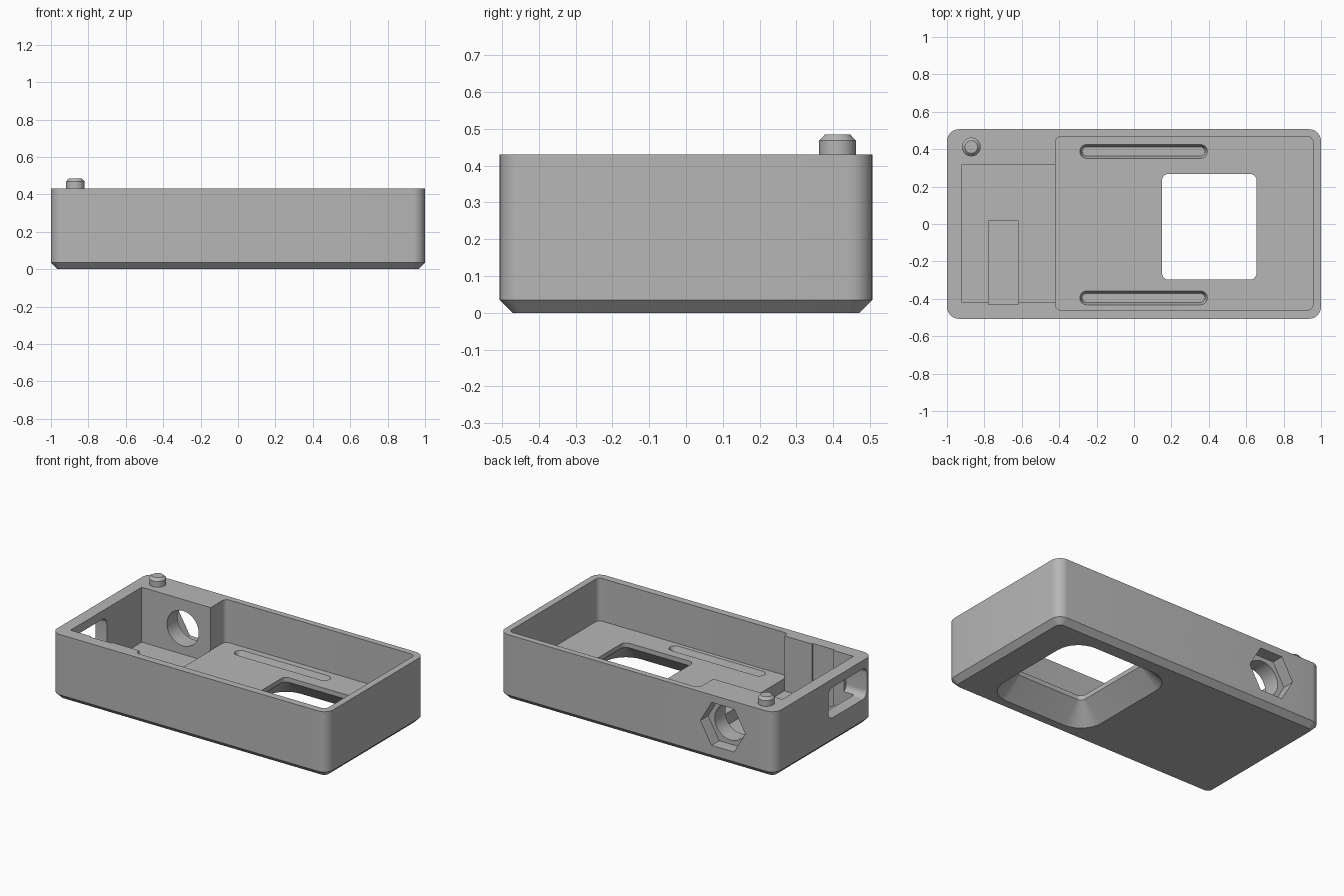
import bpy, bmesh, math
from mathutils import Matrix, Vector

cube = bpy.data.objects.get("Cube")
if cube:
    bpy.data.objects.remove(cube)

grey = bpy.data.materials.new("plain_grey")
grey.use_nodes = True
colour = (0.47, 0.47, 0.47, 1)
grey.diffuse_color = colour
grey.node_tree.nodes["Principled BSDF"].inputs["Base Color"].default_value = colour

UPRIGHT = Matrix.Identity(3)
ALONG_X = Matrix(((0, 0, 1), (1, 0, 0), (0, 1, 0)))   # local x,y,z -> y,z,x
ALONG_Y = Matrix(((1, 0, 0), (0, 0, 1), (0, 1, 0)))   # local x,y,z -> x,z,y


def ring_rect(x0, x1, y0, y1, r, steps=8):
    """Rounded rectangle outline; grow offsets it outwards."""
    def outline(grow):
        if r + grow <= 0.001:
            return [(x1 + grow, y1 + grow), (x0 - grow, y1 + grow),
                    (x0 - grow, y0 - grow), (x1 + grow, y0 - grow)]
        pts = []
        corners = [(x1 - r, y1 - r), (x0 + r, y1 - r), (x0 + r, y0 + r), (x1 - r, y0 + r)]
        for q, (cx, cy) in enumerate(corners):
            for i in range(steps + 1):
                a = (q + i / steps) * math.pi / 2
                pts.append((cx + (r + grow) * math.cos(a), cy + (r + grow) * math.sin(a)))
        return pts
    return outline


def ring_poly(cx, cy, r, sides):
    """Regular polygon outline with a vertex on local x."""
    def outline(grow):
        return [(cx + (r + grow) * math.cos(2 * math.pi * i / sides),
                 cy + (r + grow) * math.sin(2 * math.pi * i / sides)) for i in range(sides)]
    return outline


def loft(name, outline, levels, turn=UPRIGHT):
    """Solid through offset copies of an outline, levels = (height, grow)."""
    bm = bmesh.new()
    rings = [[bm.verts.new(turn @ Vector((x, y, h))) for x, y in outline(g)] for h, g in levels]
    for a, b in zip(rings, rings[1:]):
        for i in range(len(a)):
            j = (i + 1) % len(a)
            bm.faces.new((a[i], a[j], b[j], b[i]))
    bm.faces.new(rings[0])
    bm.faces.new(rings[-1])
    bmesh.ops.recalc_face_normals(bm, faces=bm.faces)
    mesh = bpy.data.meshes.new(name)
    bm.to_mesh(mesh)
    bm.free()
    mesh.materials.append(grey)
    obj = bpy.data.objects.new(name, mesh)
    bpy.context.collection.objects.link(obj)
    return obj


def carve(target, cutter):
    """Subtract the cutter for good and discard it."""
    mod = target.modifiers.new("cut", 'BOOLEAN')
    mod.operation = 'DIFFERENCE'
    mod.solver = 'EXACT'
    mod.object = cutter
    graph = bpy.context.evaluated_depsgraph_get()
    mesh = bpy.data.meshes.new_from_object(target.evaluated_get(graph))
    target.modifiers.clear()
    target.data = mesh
    bpy.data.objects.remove(cutter)


# Outer tray with chamfered underside
TOP, FLOOR = 0.43, 0.15
tray = loft("case_tray", ring_rect(-1, 1, -0.507, 0.507, 0.065),
            [(0, -0.035), (0.035, 0), (TOP, 0)])

cuts = [
    # Main cavity, lower side bay and shallow pocket in the bay
    ("main_cavity", ring_rect(-0.42, 0.957, -0.46, 0.467, 0.03), [(FLOOR, 0), (0.6, 0)], UPRIGHT),
    ("side_bay", ring_rect(-0.92, -0.419, -0.42, 0.317, 0), [(0.07, 0), (0.61, 0)], UPRIGHT),
    ("bay_pocket", ring_rect(-0.777, -0.62, -0.43, 0.02, 0), [(0.05, 0), (0.62, 0)], UPRIGHT),
    # Screen opening, flared towards the underside
    ("screen_opening", ring_rect(0.15, 0.655, -0.298, 0.268, 0.035),
     [(-0.02, 0.14), (0.12, 0), (0.3, 0)], UPRIGHT),
    # Connector window in the end wall
    ("connector_window", ring_rect(-0.445, -0.045, 0.175, 0.375, 0.045),
     [(-1.1, 0), (-0.85, 0)], ALONG_X),
    # Nut recess and bolt hole in the back wall
    ("nut_recess", ring_poly(-0.622, 0.24, 0.163, 6), [(0.427, 0), (0.6, 0)], ALONG_Y),
    ("bolt_hole", ring_poly(-0.622, 0.24, 0.115, 40), [(0.25, 0), (0.55, 0)], ALONG_Y),
]
# Long blind grooves in the floor
for y in (-0.395, 0.388):
    cuts.append(("floor_groove", ring_rect(-0.29, 0.392, y - 0.037, y + 0.037, 0.0365),
                 [(FLOOR - 0.035, -0.013), (FLOOR, 0), (FLOOR + 0.05, 0)], UPRIGHT))
for name, outline, levels, turn in cuts:
    carve(tray, loft(name, outline, levels, turn))

# Locating peg on the rim
peg = loft("locating_peg", ring_poly(-0.87, 0.412, 0.05, 40),
           [(TOP - 0.01, 0), (0.468, 0), (0.485, -0.016)])

# Smooth rounded corners, crisp edges
for obj in (tray, peg):
    bpy.ops.object.select_all(action='DESELECT')
    obj.select_set(True)
    bpy.context.view_layer.objects.active = obj
    bpy.ops.object.shade_smooth_by_angle(angle=math.radians(25))
